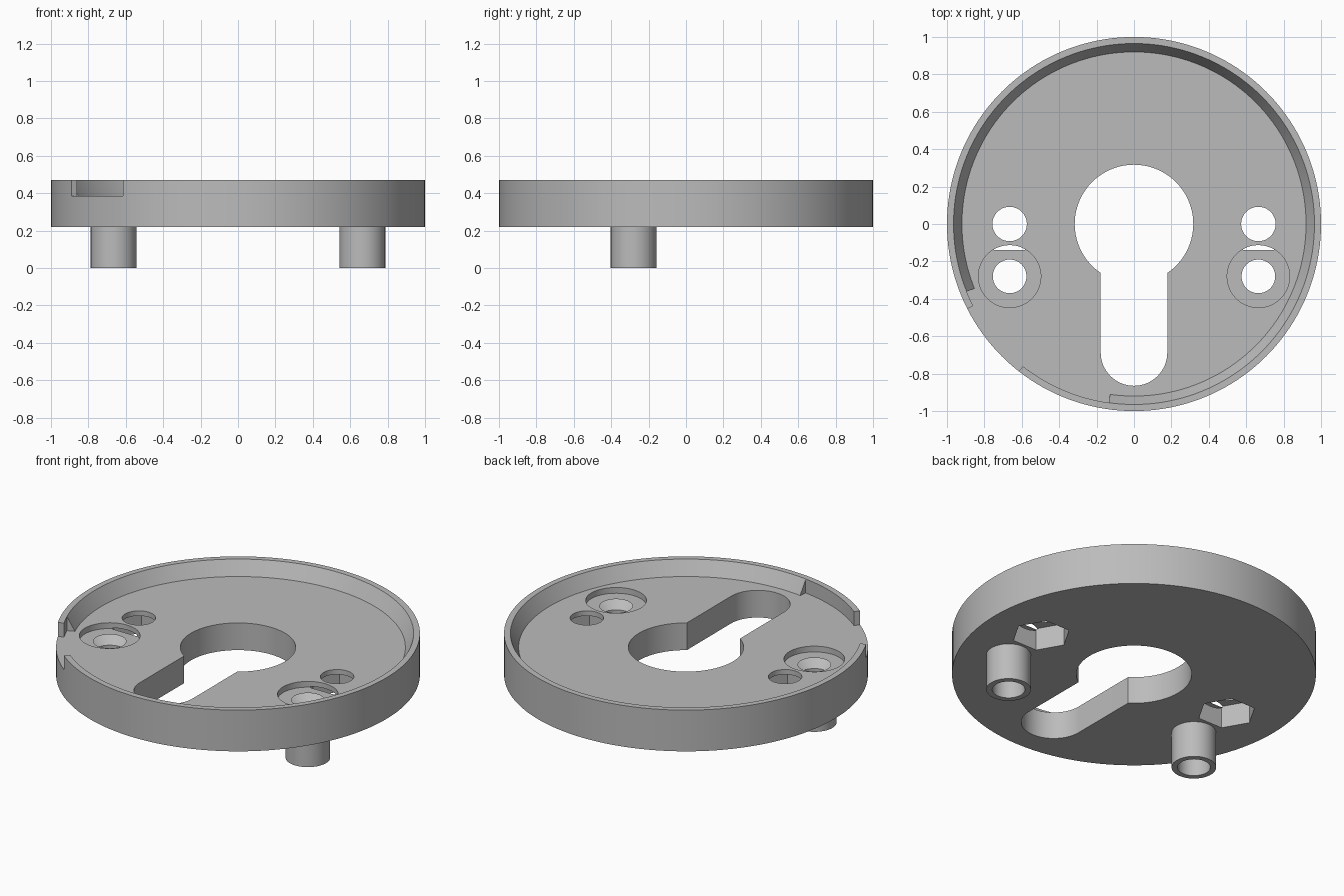
import bpy, bmesh, math
from mathutils import Matrix

cube = bpy.data.objects.get("Cube")
if cube:
    bpy.data.objects.remove(cube)

BOTTOM, FLOOR, TOP = 0.22, 0.385, 0.47
SCREW_X, SCREW_Y = 0.665, -0.28

grey = bpy.data.materials.new("plain_grey")
grey.use_nodes = True
grey.diffuse_color = (0.5, 0.5, 0.5, 1)
grey.node_tree.nodes["Principled BSDF"].inputs["Base Color"].default_value = (0.5, 0.5, 0.5, 1)


def make_object(name, bm):
    bmesh.ops.recalc_face_normals(bm, faces=bm.faces)
    mesh = bpy.data.meshes.new(name)
    bm.to_mesh(mesh)
    bm.free()
    mesh.materials.append(grey)
    obj = bpy.data.objects.new(name, mesh)
    bpy.context.collection.objects.link(obj)
    return obj


def cone(name, x, y, z0, z1, r0, r1, sides=64):
    bm = bmesh.new()
    bmesh.ops.create_cone(bm, cap_ends=True, segments=sides, radius1=r0, radius2=r1,
                          depth=z1 - z0, matrix=Matrix.Translation((x, y, (z0 + z1) / 2)))
    return make_object(name, bm)


def prism(name, outline, z0, z1):
    bm = bmesh.new()
    face = bm.faces.new([bm.verts.new((x, y, z0)) for x, y in outline])
    new = bmesh.ops.extrude_face_region(bm, geom=[face])["geom"]
    bmesh.ops.translate(bm, vec=(0, 0, z1 - z0),
                        verts=[v for v in new if isinstance(v, bmesh.types.BMVert)])
    return make_object(name, bm)


def arc(radius, start, end, steps, cy=0):
    angles = [math.radians(start + (end - start) * i / steps) for i in range(steps + 1)]
    return [(radius * math.cos(a), cy + radius * math.sin(a)) for a in angles]


def combine(target, tool, operation="DIFFERENCE"):
    mod = target.modifiers.new(tool.name, "BOOLEAN")
    mod.operation, mod.solver, mod.object = operation, "EXACT", tool
    bpy.context.view_layer.objects.active = target
    bpy.ops.object.modifier_apply(modifier=mod.name)
    bpy.data.objects.remove(tool)


# Round base with two hanging screw sleeves
base = cone("mounting_base", 0, 0, BOTTOM, TOP, 1, 1, 160)
for side in (-1, 1):
    combine(base, cone("sleeve", side * SCREW_X, SCREW_Y, 0, 0.27, 0.1225, 0.1225), "UNION")

# Recess with a sloping inner wall
slope = (0.965 - 0.92) / (TOP - FLOOR)
lip = TOP + 0.05
combine(base, cone("recess", 0, 0, FLOOR, lip, 0.92, 0.92 + slope * (lip - FLOOR), 160))

# Thin stretch of rim, then the open notch in it
for name, radius, start, end in (("thin_rim", 0.965, 202, 262), ("notch", 1.05, 207, 232)):
    outline = arc(radius, start, end, 40) + arc(0.85, end, start, 40)
    combine(base, prism(name, outline, FLOOR, lip))

# Keyhole opening
corner = math.degrees(math.acos(0.178 / 0.317))
keyhole = arc(0.317, -corner, 180 + corner, 64) + arc(0.178, 180, 360, 32, -0.687)
combine(base, prism("keyhole", keyhole, 0.1, 0.6))

# Bolt holes with hexagonal nut pockets, and countersunk screw holes
for side in (-1, 1):
    x = side * SCREW_X
    combine(base, cone("bolt_hole", x, 0, 0.1, 0.6, 0.092, 0.092))
    hexagon = [(x + px, py) for px, py in arc(0.162, 0, 300, 5)]
    combine(base, prism("nut_pocket", hexagon, 0.1, 0.355))
    combine(base, cone("screw_hole", x, SCREW_Y, -0.1, 0.6, 0.09, 0.09))
    combine(base, cone("countersink", x, SCREW_Y, 0.285, 0.35, 0.09, 0.167))
    combine(base, cone("counterbore", x, SCREW_Y, 0.35, 0.6, 0.167, 0.167))

# Smooth round walls, sharp edges
bpy.ops.object.select_all(action="DESELECT")
base.select_set(True)
bpy.context.view_layer.objects.active = base
bpy.ops.object.shade_smooth_by_angle(angle=math.radians(25))
